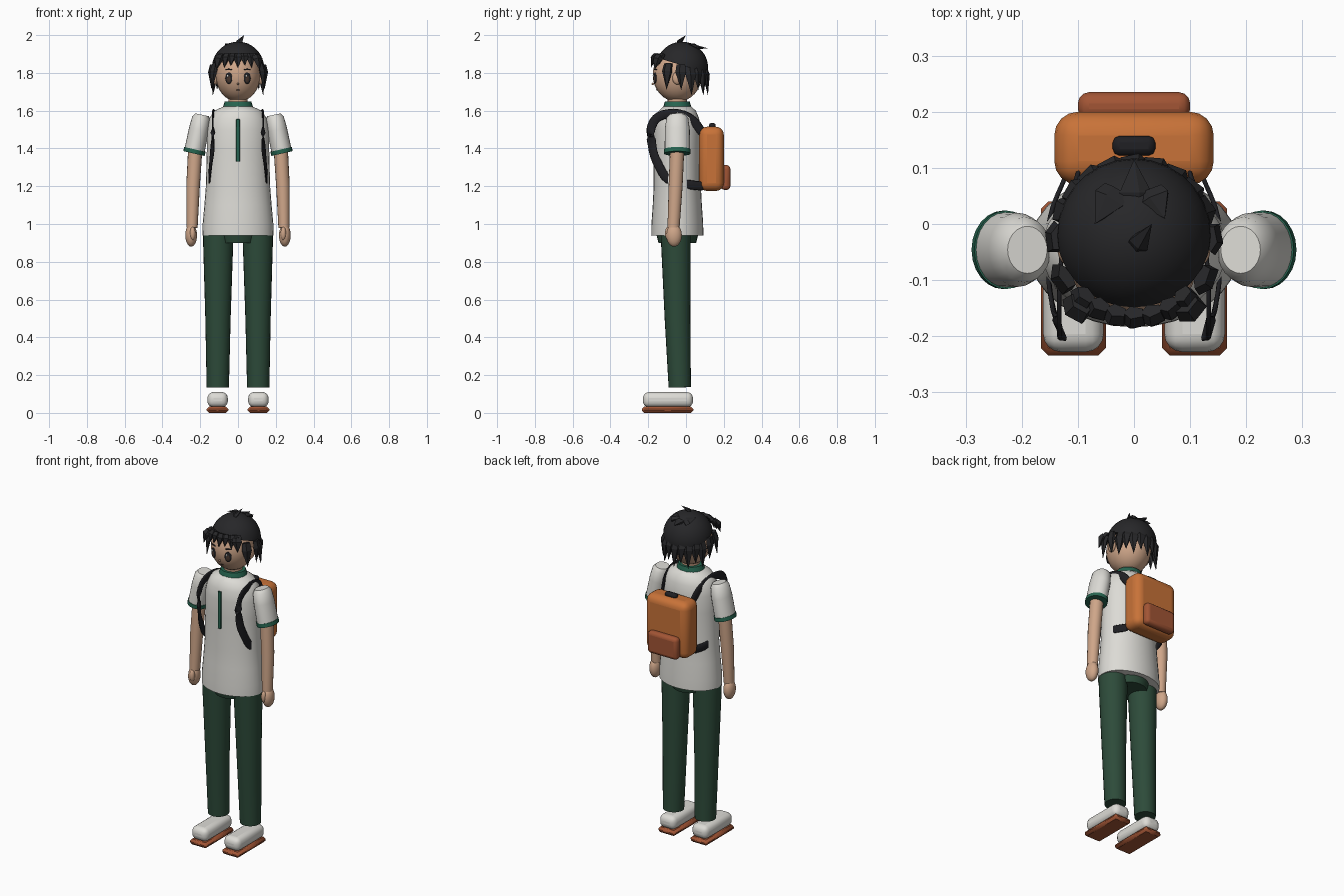
import bpy, bmesh, math
from mathutils import Vector, Matrix

cube = bpy.data.objects.get("Cube")
if cube:
    bpy.data.objects.remove(cube, do_unlink=True)


def material(name, r, g, b):
    m = bpy.data.materials.new(name)
    m.use_nodes = True
    m.diffuse_color = (r, g, b, 1)
    m.node_tree.nodes["Principled BSDF"].inputs["Base Color"].default_value = (r, g, b, 1)
    return m


SKIN = material("skin", 0.62, 0.38, 0.25)
WHITE = material("off white", 0.72, 0.71, 0.67)
PANTS = material("dark green", 0.026, 0.07, 0.042)
TRIM = material("trim green", 0.02, 0.13, 0.08)
ORANGE = material("pack orange", 0.58, 0.17, 0.04)
RUST = material("rust", 0.36, 0.09, 0.035)
HAIR = material("hair black", 0.02, 0.02, 0.022)
STRAP = material("strap black", 0.014, 0.014, 0.017)
IRIS = material("eye brown", 0.06, 0.035, 0.025)


def finish(name, bm, mat, smooth=True, bevel=0, segments=3):
    bmesh.ops.recalc_face_normals(bm, faces=bm.faces)
    me = bpy.data.meshes.new(name)
    bm.to_mesh(me)
    bm.free()
    me.materials.append(mat)
    ob = bpy.data.objects.new(name, me)
    bpy.context.collection.objects.link(ob)
    if bevel:
        mod = ob.modifiers.new("bevel", "BEVEL")
        mod.width, mod.segments = bevel, segments
    if smooth:
        bpy.ops.object.select_all(action="DESELECT")
        ob.select_set(True)
        bpy.context.view_layer.objects.active = ob
        bpy.ops.object.shade_smooth_by_angle(angle=math.radians(40))
    return ob


def box(name, lo, hi, mat, bevel, segments=3):
    bm = bmesh.new()
    lo, hi = Vector(lo), Vector(hi)
    bmesh.ops.create_cube(bm, size=1, matrix=Matrix.Translation((lo + hi) / 2) @ Matrix.Diagonal((*(hi - lo), 1)))
    return finish(name, bm, mat, True, bevel, segments)


def ball(name, centre, radii, mat, turn=0):
    bm = bmesh.new()
    mtx = Matrix.Translation(centre) @ Matrix.Rotation(turn, 4, "Z") @ Matrix.Diagonal((*radii, 1))
    bmesh.ops.create_uvsphere(bm, u_segments=24, v_segments=16, radius=1, matrix=mtx)
    return finish(name, bm, mat)


def tube(name, rings, mat, sides=24):
    """Loft of ellipses (centre, rx, ry) square to the line from first to last centre."""
    bm = bmesh.new()
    axis = (Vector(rings[-1][0]) - Vector(rings[0][0])).normalized()
    u = Vector((0, 1, 0)).cross(axis).normalized()
    v = axis.cross(u)
    loops = []
    for c, rx, ry in rings:
        loops.append([bm.verts.new(Vector(c) + u * rx * math.cos(a) + v * ry * math.sin(a))
                      for a in (math.tau * i / sides for i in range(sides))])
    for a, b in zip(loops, loops[1:]):
        for i in range(sides):
            j = (i + 1) % sides
            bm.faces.new((a[i], a[j], b[j], b[i]))
    bm.faces.new(loops[0])
    bm.faces.new(loops[-1])
    return finish(name, bm, mat)


def lock(name, base, tip, width, depth, out):
    """Flat-sided pointed tuft of hair; out is the direction of its thin side."""
    base, tip = Vector(base), Vector(tip)
    axis = (tip - base).normalized()
    side = axis.cross(Vector(out)).normalized()
    up = side.cross(axis)
    mid = base.lerp(tip, 0.3) + up * depth * 0.4
    bm = bmesh.new()
    loops = [[bm.verts.new(c + side * width * k * math.cos(t) + up * depth * k * math.sin(t))
              for t in (math.tau * i / 5 for i in range(5))] for c, k in ((base, 0.8), (mid, 1))]
    end = bm.verts.new(tip)
    bm.faces.new(loops[0])
    for i in range(5):
        j = (i + 1) % 5
        bm.faces.new((loops[0][i], loops[0][j], loops[1][j], loops[1][i]))
        bm.faces.new((loops[1][i], loops[1][j], end))
    finish(name, bm, HAIR, False)


def ribbon(name, points, width, mat):
    """Flat band that follows a smooth path and tapers to its ends."""
    cu = bpy.data.curves.new(name, "CURVE")
    cu.dimensions = "3D"
    cu.resolution_u = 4
    cu.extrude, cu.bevel_depth, cu.bevel_resolution = width, 0.004, 0
    cu.twist_mode = "Z_UP"
    sp = cu.splines.new("BEZIER")
    sp.bezier_points.add(len(points) - 1)
    for p, co in zip(sp.bezier_points, points):
        p.co = co
        p.handle_left_type = p.handle_right_type = "AUTO"
    cu.materials.append(mat)
    bpy.context.collection.objects.link(bpy.data.objects.new(name, cu))


CY = -0.046  # depth of the body's middle line

# Shirt
tube("shirt", [((0, CY, z), rx, ry) for z, rx, ry in (
    (0.94, .188, .138), (1.0, .187, .137), (1.1, .178, .13), (1.2, .17, .125), (1.4, .165, .125),
    (1.5, .165, .124), (1.56, .152, .115), (1.6, .125, .098), (1.625, .07, .07))], WHITE, 32)
tube("collar", [((0, CY, 1.612), .082, .076), ((0, CY, 1.648), .07, .066)], TRIM)
box("placket", (-.01, -.179, 1.33), (.01, -.17, 1.555), TRIM, .002, 1)
tube("neck", [((0, CY, 1.58), .052, .052), ((0, CY, 1.70), .05, .05)], SKIN)

# Hips
tube("hips", [((0, CY, .9), .1, .1), ((0, CY, .96), .115, .115)], PANTS)

# Arms, legs and straps, once per side
for s, side in ((1, "left"), (-1, "right")):
    tube(side + "_sleeve", [((s * .19, CY, 1.578), .036, .042), ((s * .195, CY, 1.56), .048, .058),
                            ((s * .207, CY, 1.5), .053, .066), ((s * .232, CY, 1.38), .054, .067)], WHITE)
    tube(side + "_cuff", [((s * .228, CY, 1.395), .058, .07), ((s * .233, CY, 1.373), .058, .07)], TRIM)
    tube(side + "_arm", [((s * .225, CY, 1.42), .038, .038), ((s * .238, -.055, 1.2), .036, .037),
                         ((s * .243, -.066, .98), .029, .032)], SKIN, 16)
    ball(side + "_hand", (s * .248, -.063, .94), (.031, .041, .06), SKIN)
    ball(side + "_thumb", (s * .24, -.095, .95), (.015, .016, .035), SKIN)
    tube(side + "_trouser_leg", [((s * .105, -.055, .965), .08, .08), ((s * .105, -.053, .88), .079, .078),
                                 ((s * .106, -.045, .5), .067, .068),
                                 ((s * .107, -.033, .135), .059, .059)], PANTS)
    box(side + "_shoe", (s * .108 - .054, -.228, .03), (s * .108 + .054, .037, .11), WHITE, .032, 4)
    box(side + "_sole", (s * .108 - .058, -.234, 0), (s * .108 + .058, .04, .033), RUST, .013, 1)
    ribbon(side + "_strap", [(s * x, y, z) for x, y, z in (
        (.1, .09, 1.48), (.12, .02, 1.56), (.132, -.1, 1.583), (.133, -.172, 1.54), (.134, -.18, 1.42),
        (.145, -.145, 1.31), (.152, -.09, 1.235), (.15, .01, 1.21), (.12, .09, 1.2))], .02, STRAP)

# Backpack
box("backpack", (-.142, .07, 1.175), (.142, .2, 1.515), ORANGE, .042, 4)
box("backpack_pocket", (-.1, .185, 1.18), (.1, .235, 1.312), RUST, .02)
box("backpack_handle", (-.038, .122, 1.505), (.038, .157, 1.535), STRAP, .012, 2)

# Head and face
HEAD, HR = Vector((0, CY, 1.79)), Vector((.119, .13, .143))
ball("head", HEAD, HR, SKIN)


def face_plate(name, x, z, w, h, mat, lift=0):
    """Thin oval lying on the front of the head."""
    y = HEAD.y - HR.y * math.sqrt(1 - (x / HR.x) ** 2 - ((z - HEAD.z) / HR.z) ** 2)
    ball(name, (x, y - lift, z), (w, .0045, h), mat, math.atan2(x * HR.y, -(y - HEAD.y) * HR.x) * .9)


for s, side in ((1, "left"), (-1, "right")):
    face_plate(side + "_eye", s * .049, 1.772, .02, .03, STRAP, .001)
    face_plate(side + "_iris", s * .049, 1.768, .013, .021, IRIS, .003)
    face_plate(side + "_eye_glint", s * .049 - .005, 1.784, .005, .007, WHITE, .005)
    face_plate(side + "_brow", s * .05, 1.818, .02, .004, HAIR, .001)
    ball(side + "_ear", (s * .12, CY, 1.772), (.016, .026, .034), SKIN)
face_plate("mouth", 0, 1.71, .009, .003, IRIS)
ball("nose", (0, -.175, 1.742), (.005, .007, .006), SKIN)

# Hair cap, cut lower at the back
bm = bmesh.new()
bmesh.ops.create_uvsphere(bm, u_segments=28, v_segments=18, radius=.138, matrix=Matrix.Translation((0, -.021, 1.827)))
cut = bmesh.ops.bisect_plane(bm, geom=bm.verts[:] + bm.edges[:] + bm.faces[:], plane_co=(0, -.02, 1.84),
                             plane_no=(0, .3, 1), clear_inner=True)
bmesh.ops.holes_fill(bm, edges=[e for e in bm.edges if e.is_boundary])
finish("hair_cap", bm, HAIR)


def ring_lock(name, degrees, r0, z0, r1, z1, width, depth=.016):
    """Lock placed around the head; zero degrees is the front."""
    a = math.radians(degrees)
    d = Vector((math.sin(a), -math.cos(a), 0))
    c = Vector((0, -.03, 0))
    lock(name, c + d * r0 + Vector((0, 0, z0)), c + d * r1 + Vector((0, 0, z1)), width, depth, d)


# Fringe, side locks and back locks
for i in range(-3, 4):
    ring_lock(f"fringe_{i + 4}", i * 14, .128, 1.9, .156, 1.825 + .012 * (i % 2), .024)
for s, side in ((1, "left"), (-1, "right")):
    ring_lock(side + "_temple_fringe", s * 40, .145, 1.892, .178, 1.815, .03, .02)
    ring_lock(side + "_front_side_lock", s * 62, .136, 1.85, .155, 1.71, .031)
    ring_lock(side + "_rear_side_lock", s * 92, .136, 1.845, .14, 1.71, .031)
for i in range(-4, 5):
    ring_lock(f"back_lock_{i + 5}", 180 + i * 16.5, .122, 1.835, .146, 1.68 + .03 * (i % 2), .03, .02)

# Crown tufts
lock("crown_tuft", (0, -.045, 1.945), (.032, 0, 2.0), .02, .012, (0, 0, 1))
for x, tx, ty in ((-.03, -.07, 0), (.03, .055, .01), (0, 0, .115)):
    lock("swept_tuft", (x, .06 if ty < .1 else .03, 1.932), (tx, ty, 1.955 if ty < .1 else 1.93), .032, .012, (0, .3, 1))
